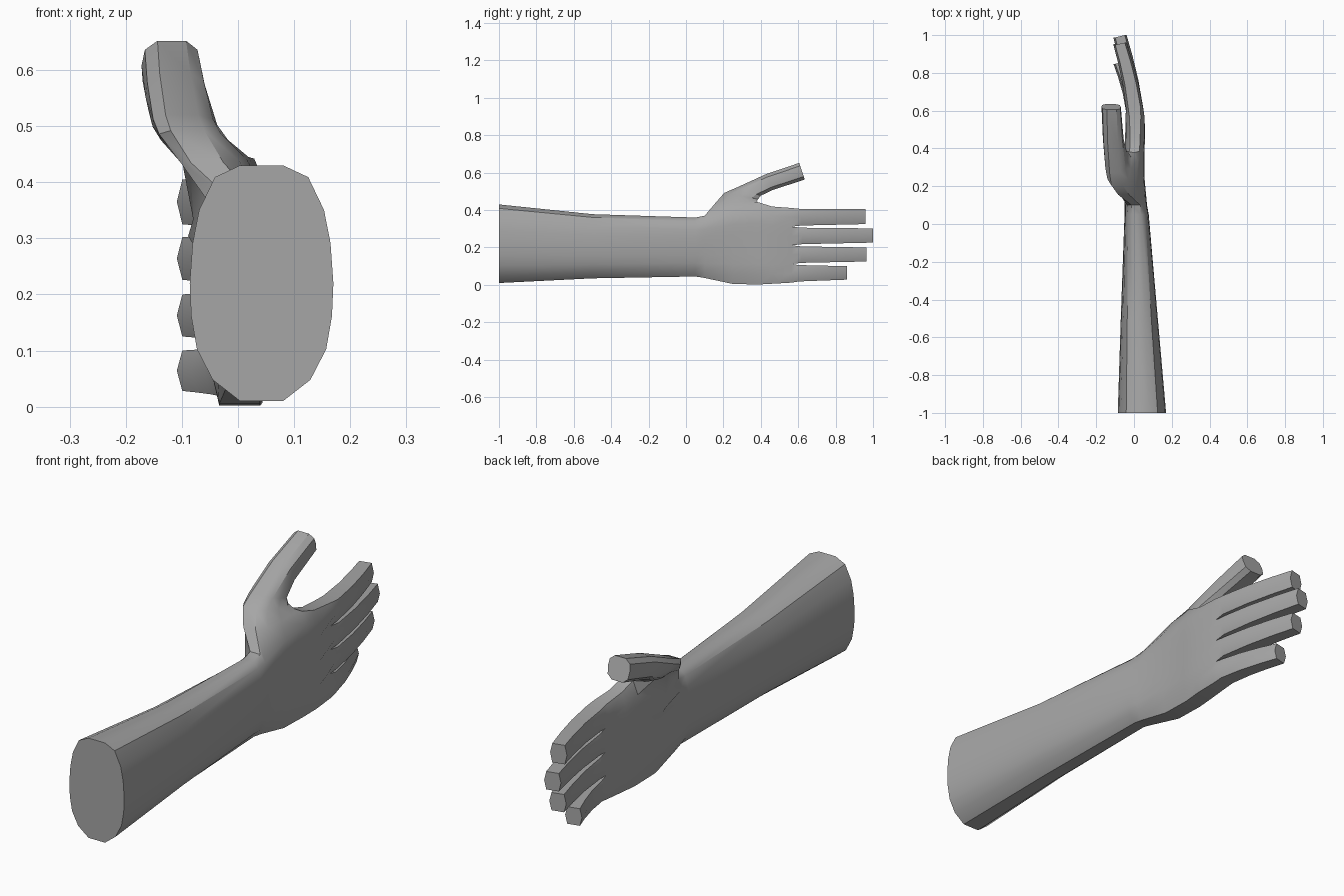
import bpy, bmesh
from mathutils import Vector

if "Cube" in bpy.data.objects:
    bpy.data.objects.remove(bpy.data.objects["Cube"])

bm = bmesh.new()
lerp = lambda a, b, t: a + (b - a) * t

# Cross-section from little-finger edge to index edge: height and width fractions
ARM_Z = [0, .09, .22, .36, .5, .67, .81, .95, 1]
HAND_Z = [0, .125, .25, .375, .5, .625, .75, .88, 1]
ARM_S = [.3, .68, .9, .98, 1, .96, .87, .65, .3]
HAND_S = [.7, .95, 1, 1, 1, 1, 1, .92, .5]
BASE_S = [.65, 1, .55, 1, .55, 1, .55, 1, .6]


def section(y, c, hw, zb, zt, blend, shape=HAND_S):
    """Back-of-hand and palm-side vertex rows of one cross-section."""
    rows = []
    for side in (1, -1):
        rows.append([bm.verts.new((
            c + side * hw * lerp(ARM_S[k], shape[k], blend), y,
            lerp(zb, zt, lerp(ARM_Z[k], HAND_Z[k], blend)))) for k in range(9)])
    return rows


def loop_of(rows):
    return rows[0] + rows[1][::-1]


def bridge(a, b, skip=()):
    n = len(a)
    for i in range(n):
        if i not in skip:
            j = (i + 1) % n
            bm.faces.new((a[i], a[j], b[j], b[i]))


# Forearm, wrist and palm
sections = [section(*s) for s in (
    (-1, .042, .128, .01, .43, 0),
    (-.5, .028, .098, .035, .378, 0),
    (.05, .014, .064, .045, .36, .25),
    (.10, .01, .059, .037, .37, .5),
    (.25, .003, .052, .005, .43, 1),
    (.385, .003, .052, .002, .442, 1),
    (.46, .006, .053, .006, .419, 1),
    (.565, .006, .05, .012, .411, 1, BASE_S))]
# Pad at the root of the thumb
for k, dx, dz in ((7, -.035, -.045), (6, -.04, -.02), (5, -.018, 0)):
    sections[4][1][k].co += Vector((dx, 0, dz))
for i in range(7):
    # leave an opening on the upper edge where the thumb grows out
    bridge(loop_of(sections[i]), loop_of(sections[i + 1]),
           (7, 8, 9) if i in (3, 4) else ())
bm.faces.new(loop_of(sections[0]))

# Thumb: rings of ten points given by upper point, lower point and half width
r0, r1, r2 = sections[3:6]
ring = [r0[0][7], r0[0][8], r0[1][8], r0[1][7], r1[1][7],
        r2[1][7], r2[1][8], r2[0][8], r2[0][7], r1[0][7]]
UV = [(.92, .82), (.5, 1), (-.5, 1), (-.92, .82), (-1, .5),
      (-.92, .18), (-.5, 0), (.5, 0), (.92, .18), (1, .5)]
for top, low, hw in (
        ((-.055, .155, .435), (-.03, .378, .447), .058),
        ((-.09, .205, .492), (-.065, .385, .458), .06),
        ((-.1, .27, .52), (-.088, .40, .477), .058),
        ((-.112, .43, .593), (-.107, .465, .508), .055),
        ((-.118, .605, .652), (-.124, .635, .563), .051)):
    new = []
    for u, v in UV:
        p = Vector(low).lerp(Vector(top), v)
        new.append(bm.verts.new((p.x + u * hw, p.y, p.z)))
    bridge(ring, new)
    ring = new
bm.faces.new(ring)

# Fingers: little, ring, middle, index (tip y, tip low z, tip high z)
base = sections[-1]
for f, (tip, z0, z1) in enumerate(((.86, .028, .1), (.965, .125, .2),
                                   (1, .226, .302), (.96, .325, .405))):
    k = 2 * f
    ring = base[0][k:k + 3] + base[1][k:k + 3][::-1]
    b0, b1 = base[0][k].co.z + .005, base[0][k + 2].co.z - .005
    for t in (.13, .45, .75, 1):
        y = lerp(.565, tip, t)
        c = .006 - .08 * t ** 1.5
        hw = lerp(.047, .035, t)
        lo, hi = lerp(b0, z0, t), lerp(b1, z1, t)
        new = []
        for side, order in ((1, (0, 1, 2)), (-1, (2, 1, 0))):
            for m in order:
                s = (.72, 1, .72)[m]
                new.append(bm.verts.new((c + side * hw * s, y + side * .006 * t - .006 * t,
                                         lerp(lo, hi, m / 2))))
        bridge(ring, new)
        ring = new
    bm.faces.new(ring)

bmesh.ops.recalc_face_normals(bm, faces=bm.faces)
mesh = bpy.data.meshes.new("arm_and_hand")
bm.to_mesh(mesh)
bm.free()
arm = bpy.data.objects.new("arm_and_hand", mesh)
bpy.context.collection.objects.link(arm)

# One plain grey
grey = bpy.data.materials.new("plain_grey")
grey.diffuse_color = (.38, .38, .38, 1)
grey.use_nodes = True
grey.node_tree.nodes["Principled BSDF"].inputs["Base Color"].default_value = grey.diffuse_color
mesh.materials.append(grey)

bpy.context.view_layer.objects.active = arm
arm.select_set(True)
bpy.ops.object.shade_smooth_by_angle(angle=0.6)
